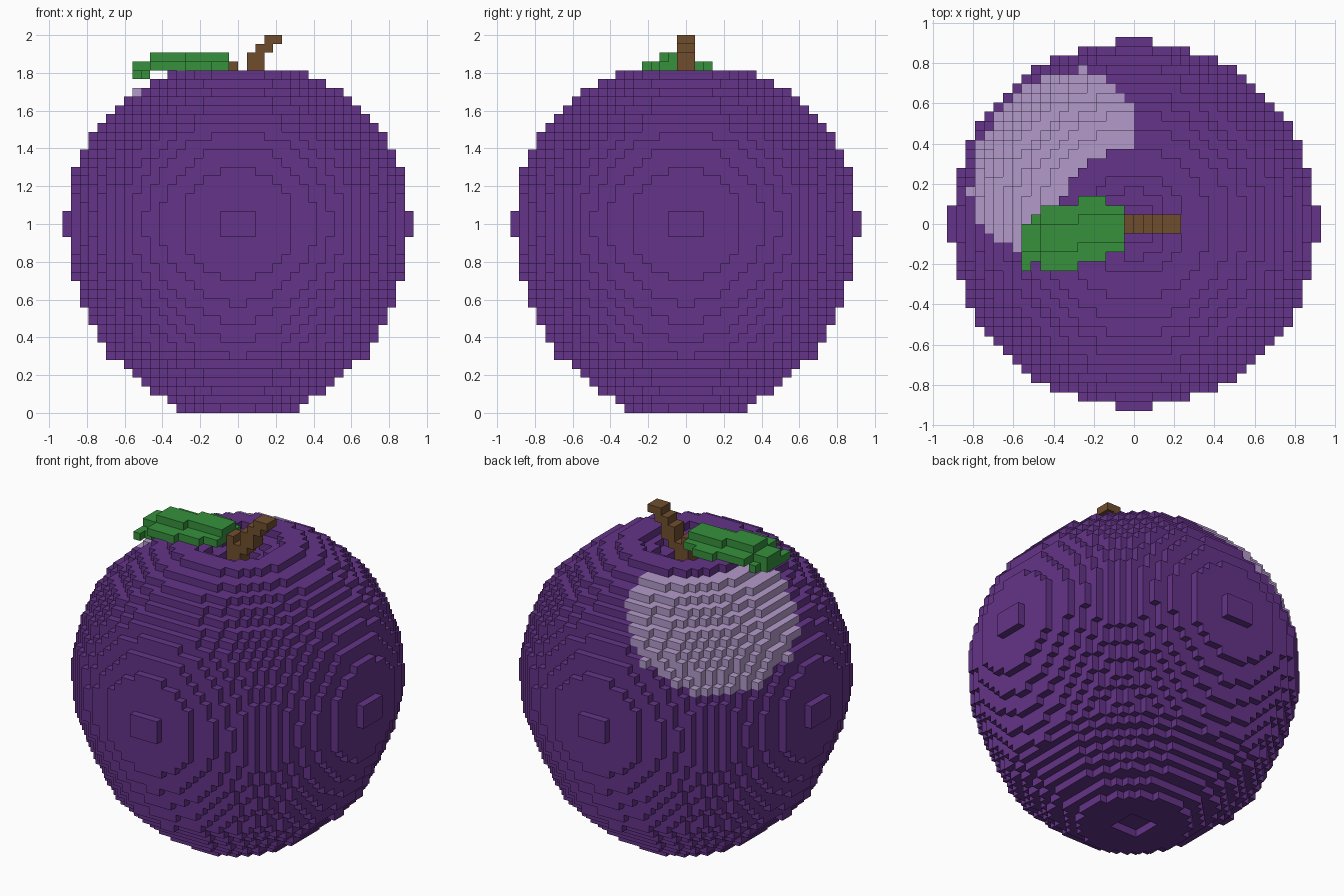
import bpy
import bmesh
from math import sqrt
from mathutils import Vector

if "Cube" in bpy.data.objects:
    bpy.data.objects.remove(bpy.data.objects["Cube"])

V = 2 / 43          # edge length of one cube
MID = 21            # layer at the widest point


def material(name, rgb):
    m = bpy.data.materials.new(name)
    m.diffuse_color = (*rgb, 1)
    m.use_nodes = True
    m.node_tree.nodes["Principled BSDF"].inputs["Base Color"].default_value = m.diffuse_color
    return m


purple = material("purple_skin", (0.127, 0.034, 0.25))
lilac = material("lilac_bloom", (0.456, 0.328, 0.597))
brown = material("brown_stem", (0.162, 0.076, 0.026))
green = material("green_leaf", (0.037, 0.283, 0.045))

SIDES = {
    (1, 0, 0): [(1, 0, 0), (1, 1, 0), (1, 1, 1), (1, 0, 1)],
    (-1, 0, 0): [(0, 0, 0), (0, 0, 1), (0, 1, 1), (0, 1, 0)],
    (0, 1, 0): [(0, 1, 0), (0, 1, 1), (1, 1, 1), (1, 1, 0)],
    (0, -1, 0): [(0, 0, 0), (1, 0, 0), (1, 0, 1), (0, 0, 1)],
    (0, 0, 1): [(0, 0, 1), (1, 0, 1), (1, 1, 1), (0, 1, 1)],
    (0, 0, -1): [(0, 0, 0), (0, 1, 0), (1, 1, 0), (1, 0, 0)],
}


def build_cubes(name, cells, mats, rule=lambda c: 0):
    """Make the outer skin of a set of grid cells."""
    bm = bmesh.new()
    verts = {}
    for c in sorted(cells):
        for d, corners in SIDES.items():
            if (c[0] + d[0], c[1] + d[1], c[2] + d[2]) in cells:
                continue
            quad = []
            for k in corners:
                p = (c[0] + k[0], c[1] + k[1], c[2] + k[2])
                if p not in verts:
                    verts[p] = bm.verts.new(Vector(p) * V)
                quad.append(verts[p])
            bm.faces.new(quad).material_index = rule(c)
    mesh = bpy.data.meshes.new(name)
    bm.to_mesh(mesh)
    bm.free()
    for m in mats:
        mesh.materials.append(m)
    ob = bpy.data.objects.new(name, mesh)
    bpy.context.collection.objects.link(ob)
    return ob


def box(x0, x1, y0, y1, z0, z1):
    return {(x, y, z) for x in range(x0, x1) for y in range(y0, y1)
            for z in range(z0, z1)}


# Fruit: round layers, tapered below, flattened above, hollowed at both poles
low = [6.9, 8.4, 10.0, 11.2, 12.3, 13.4, 14.55, 15.2, 15.7, 16.2, 16.65, 17.1, 17.55]
high = [15.2, 14.1, 13.1, 11.9, 10.4, 8.2]
radius = low + [sqrt(384 - (k - MID) ** 2) for k in range(13, 33)] + high
hollow = {0: 2.2, 36: 2.3, 37: 3.7, 38: 5.3}
fruit = set()
for z, r in enumerate(radius):
    for x in range(-20, 20):
        for y in range(-20, 20):
            d2 = (x + 0.5) ** 2 + (y + 0.5) ** 2
            if hollow.get(z, 0) ** 2 < d2 <= r * r:
                fruit.add((x, y, z))

# Pale bloom: a round patch on the upper back left, below the rim
patch = Vector((-0.497, 0.392, 0.774))


def skin_colour(c):
    p = Vector((c[0] + 0.5, c[1] + 0.5, c[2] - MID))
    return int(c[2] < 38 and p.xy.length > 8 and p.dot(patch) > 15.9)


build_cubes("fruit", fruit, [purple, lilac], skin_colour)

# Stem: leaning right, with a short stub that holds the leaf
stem = (box(-1, 1, -1, 1, 36, 38) | box(-1, 2, -1, 1, 38, 39)
        | box(-1, 0, -1, 1, 39, 40) | box(1, 3, -1, 1, 39, 41)
        | box(2, 4, -1, 1, 41, 42) | box(3, 5, -1, 1, 42, 43))
build_cubes("stem", stem, [brown])

# Leaf: flat blade with a raised middle and a drooping tip
leaf = (box(-3, -1, -3, 2, 39, 40) | box(-6, -3, -4, 3, 39, 40)
        | box(-10, -6, -5, 2, 39, 40)
        | box(-6, -1, -2, 1, 40, 41) | box(-10, -6, -3, 0, 40, 41)
        | box(-11, -10, -4, 1, 38, 39) | box(-12, -11, -5, 0, 38, 39)
        | box(-12, -10, -3, 0, 39, 40))
build_cubes("leaf", leaf, [green])
